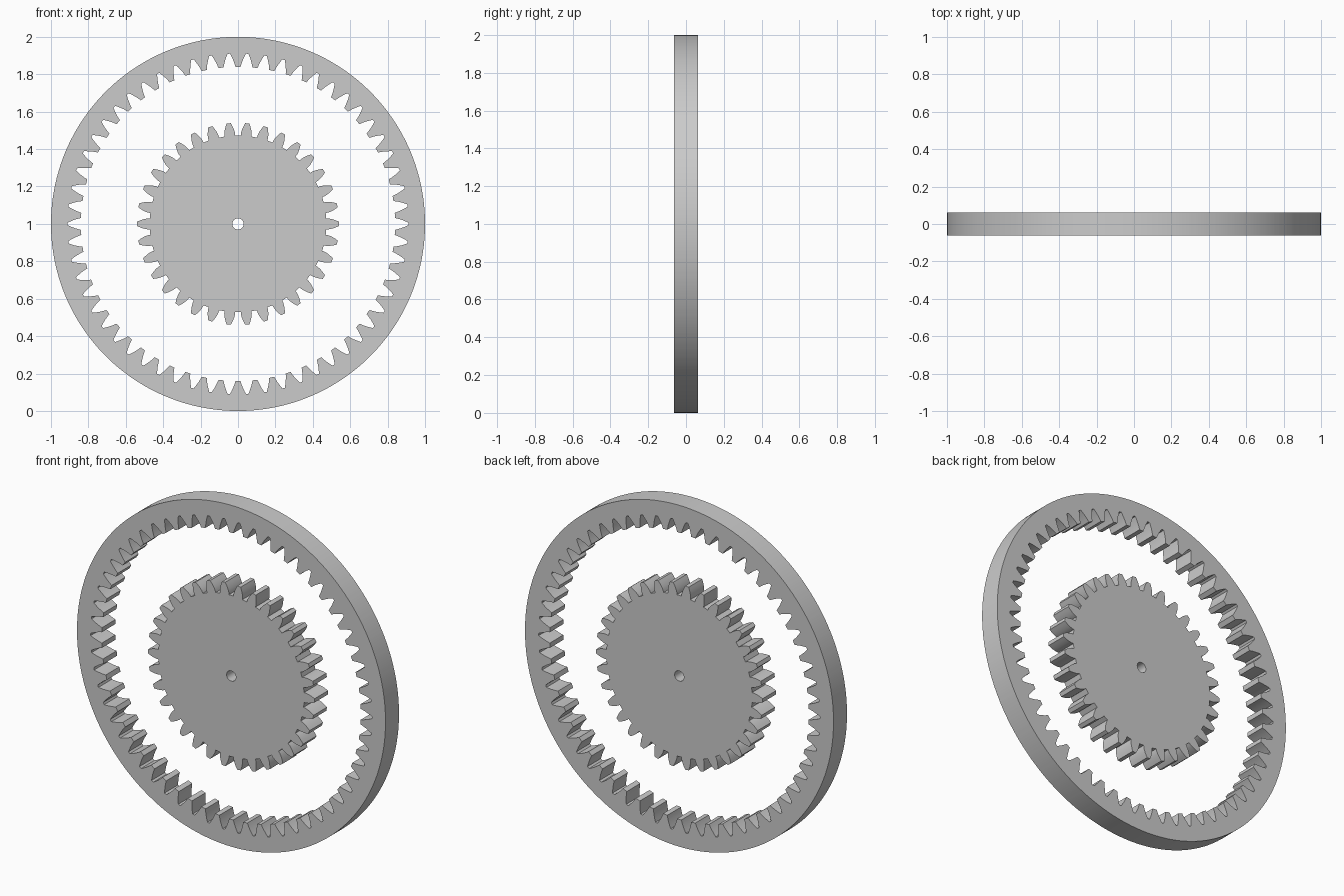
import bpy, bmesh, math

if "Cube" in bpy.data.objects:
    bpy.data.objects.remove(bpy.data.objects["Cube"])

M, PA, H = 0.03, math.radians(20), 0.0625   # module, pressure angle, half thickness


def inv(a):
    return math.tan(a) - a


def half_angle(r, n):
    # angular half width of an involute tooth at radius r
    rp = M * n / 2
    rb = rp * math.cos(PA)
    a = math.acos(min(1, rb / max(r, rb)))
    return math.pi / (2 * n) + inv(PA) - inv(a)


def profile(n, r_low, r_high, phase):
    # closed polar outline: rising flank, tip land, falling flank, root land
    pts = []
    radii = [r_low + (r_high - r_low) * t for t in (0, 0.2, 0.4, 0.6, 0.8, 1)]
    for i in range(n):
        c = phase + 2 * math.pi * i / n
        pts += [(r, c - half_angle(r, n)) for r in radii]
        pts += [(r, c + half_angle(r, n)) for r in reversed(radii)]
    return pts


def gear(name, toothed, plain_r):
    # plate between the toothed outline and a plain circle
    bm = bmesh.new()
    loops = []
    for y in (-H, H):
        for pts in (toothed, [(plain_r, a) for _, a in toothed]):
            loops.append([bm.verts.new((r * math.cos(a), y, 1 + r * math.sin(a)))
                          for r, a in pts])
    ft, fp, bt, bp = loops
    n = len(toothed)
    for a, b in ((ft, fp), (fp, bp), (bp, bt), (bt, ft)):
        for i in range(n):
            j = (i + 1) % n
            bm.faces.new((a[i], a[j], b[j], b[i]))
    bmesh.ops.recalc_face_normals(bm, faces=bm.faces)
    me = bpy.data.meshes.new(name)
    bm.to_mesh(me)
    bm.free()
    ob = bpy.data.objects.new(name, me)
    bpy.context.collection.objects.link(ob)
    bpy.context.view_layer.objects.active = ob
    ob.select_set(True)
    bpy.ops.object.shade_smooth_by_angle(angle=math.radians(15))
    ob.select_set(False)


# central gear with a small bore
gear("sun_gear", profile(34, 0.4725, 0.54, 0), 0.03)
# outer ring with inward teeth: tooth spaces follow the external profile
gear("ring_gear", profile(58, 0.84, 0.911, 0), 1.0)
